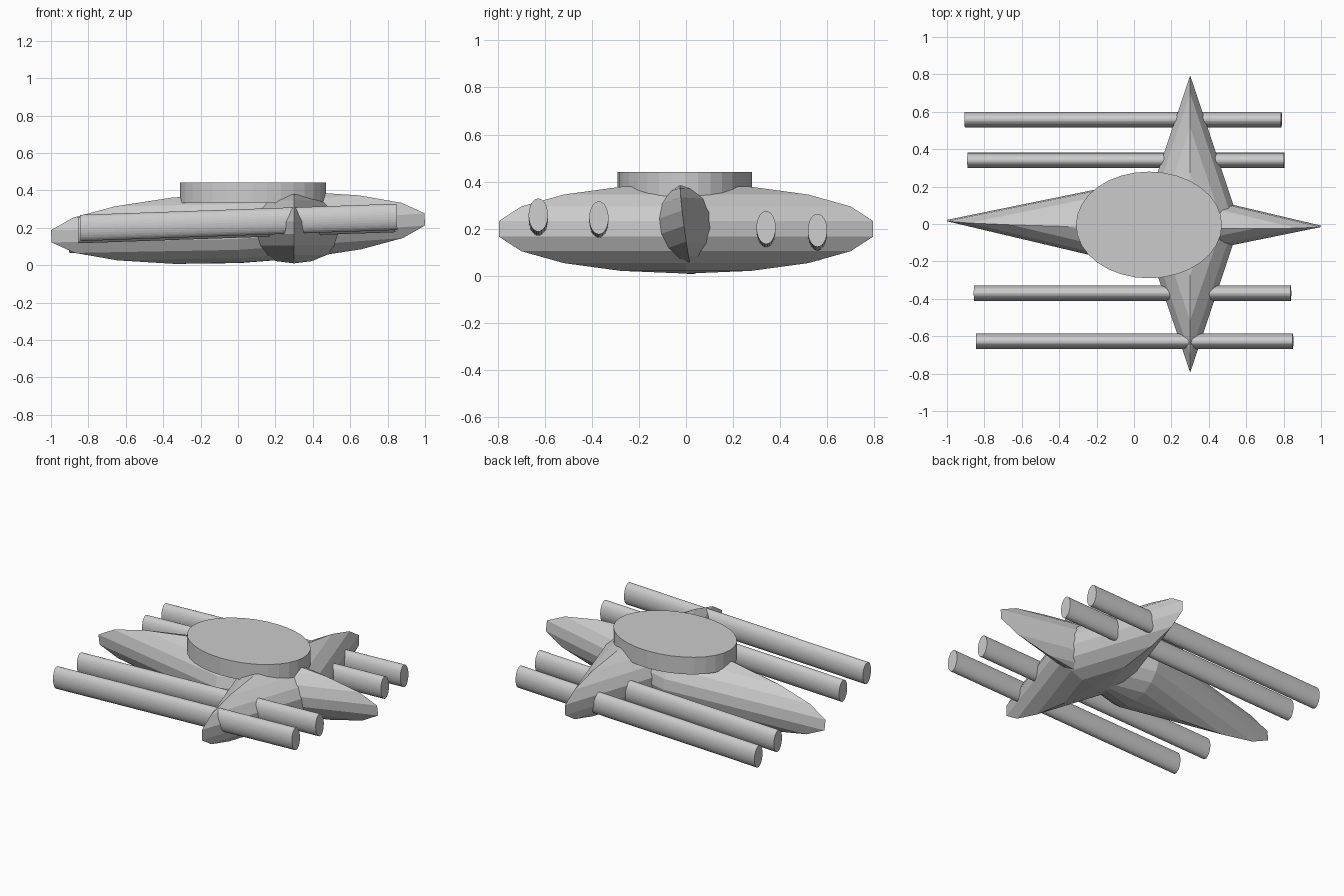
import bpy
from math import radians

cube = bpy.data.objects.get("Cube")
if cube:
    bpy.data.objects.remove(cube, do_unlink=True)

# Single hull colour
grey = bpy.data.materials.new("hull_grey")
grey.use_nodes = True
colour = (0.6, 0.6, 0.6, 1)
grey.diffuse_color = colour
grey.node_tree.nodes["Principled BSDF"].inputs["Base Color"].default_value = colour


def finish(name, scale, tilt=(0, 0, 0)):
    obj = bpy.context.object
    obj.name = name
    obj.scale = scale
    obj.rotation_euler = [radians(a) for a in tilt]
    obj.data.materials.append(grey)
    return obj


def spindle(name, location, scale, tilt=(0, 0, 0)):
    # Four-sided sphere: pointed in plan, rounded in elevation
    bpy.ops.mesh.primitive_uv_sphere_add(segments=4, ring_count=9, location=location)
    finish(name, scale, tilt)


# Crossed hulls
spindle("main_hull", (0, 0.003, 0.2), (1.015, 0.225, 0.19), (7, -2.6, -0.9))
spindle("cross_hull", (0.3, 0, 0.2), (0.27, 0.807, 0.19))

# Oval deck on top
bpy.ops.mesh.primitive_cylinder_add(vertices=32, radius=1, depth=1,
                                    location=(0.08, -0.005, 0.387))
finish("oval_deck", (0.39, 0.285, 0.11))

# Four long oval tubes, gently pitched: name, x, y, z of centre
tubes = [("right_outer_tube", 0.003, -0.627, 0.229),
         ("right_inner_tube", -0.008, -0.37, 0.217),
         ("left_inner_tube", -0.043, 0.34, 0.176),
         ("left_outer_tube", -0.058, 0.558, 0.164)]
for name, x, y, z in tubes:
    bpy.ops.mesh.primitive_cylinder_add(vertices=32, radius=1, depth=1,
                                        location=(x, y, z))
    # Local x becomes the height once the tube lies along the x axis
    finish(name, (0.07, 0.041, 1.694), (0, 88, 0))
